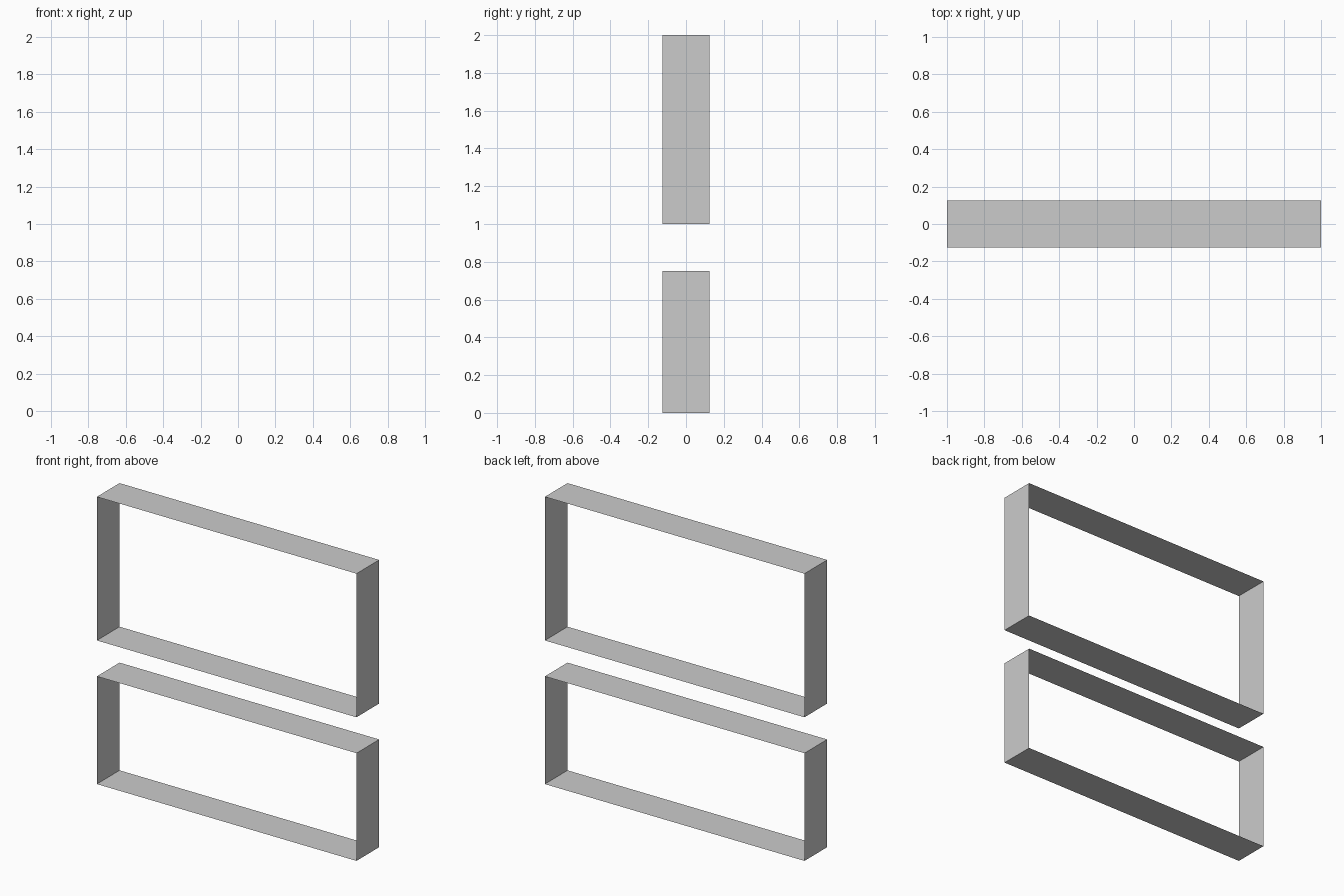
import bpy
import bmesh

if "Cube" in bpy.data.objects:
    bpy.data.objects.remove(bpy.data.objects["Cube"])

HALF_WIDTH, HALF_DEPTH = 1.0, 0.125


def open_frame(name, z_low, z_high):
    """Rectangular band of thin panels, open at front and back."""
    bm = bmesh.new()
    corners = [(-HALF_WIDTH, z_low), (HALF_WIDTH, z_low),
               (HALF_WIDTH, z_high), (-HALF_WIDTH, z_high)]
    front = [bm.verts.new((x, -HALF_DEPTH, z)) for x, z in corners]
    back = [bm.verts.new((x, HALF_DEPTH, z)) for x, z in corners]
    for i in range(4):
        j = (i + 1) % 4
        bm.faces.new((front[i], back[i], back[j], front[j]))
    mesh = bpy.data.meshes.new(name)
    bm.to_mesh(mesh)
    bm.free()
    obj = bpy.data.objects.new(name, mesh)
    bpy.context.collection.objects.link(obj)
    return obj


# Shorter frame on the ground, taller frame floating above it
open_frame("lower_frame", 0.0, 0.75)
open_frame("upper_frame", 1.0, 2.0)
